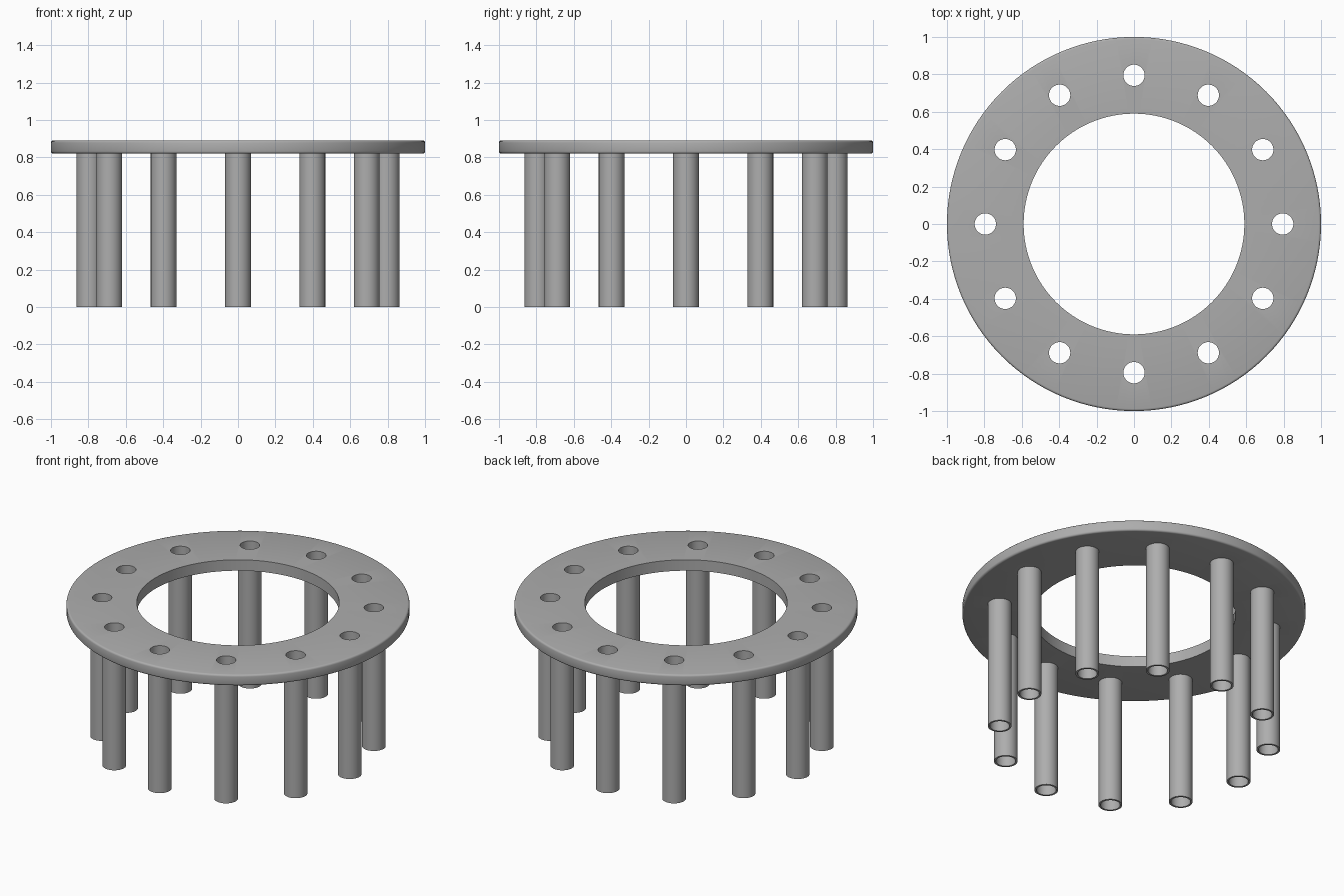
import bpy, bmesh, math
from mathutils import Matrix, Vector

if "Cube" in bpy.data.objects:
    bpy.data.objects.remove(bpy.data.objects["Cube"], do_unlink=True)

PLATE_BOTTOM, PLATE_TOP = 0.82, 0.89
OUTER, INNER, EDGE = 1.0, 0.59, 0.012
COUNT, CIRCLE = 12, 0.795
TUBE_R, BORE_R = 0.069, 0.057

grey = bpy.data.materials.new("plain_grey")
grey.use_nodes = True
colour = (0.42, 0.42, 0.42, 1)
grey.diffuse_color = colour
grey.node_tree.nodes["Principled BSDF"].inputs["Base Color"].default_value = colour


def lathe(name, profile, steps, closed=True):
    """Revolve a (radius, height) profile around z."""
    bm = bmesh.new()
    rings = [[bm.verts.new((r * math.cos(a), r * math.sin(a), z)) for r, z in profile]
             for a in (math.tau * i / steps for i in range(steps))]
    n = len(profile)
    for i in range(steps):
        a, b = rings[i], rings[(i + 1) % steps]
        for j in range(n if closed else n - 1):
            k = (j + 1) % n
            bm.faces.new((a[j], b[j], b[k], a[k]))
    mesh = bpy.data.meshes.new(name)
    bm.to_mesh(mesh)
    bm.free()
    mesh.materials.append(grey)
    obj = bpy.data.objects.new(name, mesh)
    bpy.context.collection.objects.link(obj)
    return obj


def smooth(obj):
    bpy.ops.object.select_all(action='DESELECT')
    obj.select_set(True)
    bpy.context.view_layer.objects.active = obj
    bpy.ops.object.shade_smooth_by_angle(angle=math.radians(35))


spots = [Vector((CIRCLE * math.cos(a), CIRCLE * math.sin(a), 0))
         for a in (math.tau * i / COUNT for i in range(COUNT))]

# Flat ring with a rounded outer rim
rim = []
for centre_z, start in ((PLATE_BOTTOM + EDGE, -90), (PLATE_TOP - EDGE, 0)):
    for step in range(4):
        a = math.radians(start + 30 * step)
        rim.append((OUTER - EDGE + EDGE * math.cos(a), centre_z + EDGE * math.sin(a)))
plate = lathe("ring_plate", [(INNER, PLATE_BOTTOM)] + rim + [(INNER, PLATE_TOP)], 128)

# Bolt holes through the plate
bm = bmesh.new()
for spot in spots:
    bmesh.ops.create_cone(bm, cap_ends=True, segments=48, radius1=BORE_R, radius2=BORE_R,
                          depth=0.3, matrix=Matrix.Translation(spot + Vector((0, 0, PLATE_TOP))))
cut_mesh = bpy.data.meshes.new("hole_cutter")
bm.to_mesh(cut_mesh)
bm.free()
cut_mesh.materials.append(grey)
cutter = bpy.data.objects.new("hole_cutter", cut_mesh)
cutter.hide_render = True
bpy.context.collection.objects.link(cutter)
holes = plate.modifiers.new("holes", 'BOOLEAN')
holes.operation = 'DIFFERENCE'
holes.solver = 'EXACT'
holes.object = cutter
bpy.ops.object.select_all(action='DESELECT')
plate.select_set(True)
bpy.context.view_layer.objects.active = plate
bpy.ops.object.modifier_apply(modifier=holes.name)
bpy.data.objects.remove(cutter, do_unlink=True)
smooth(plate)

# Hollow tube legs, open where they meet the plate
tube_profile = [(BORE_R, PLATE_BOTTOM), (BORE_R, 0), (TUBE_R, 0), (TUBE_R, PLATE_BOTTOM)]
tube = lathe("tube_leg_1", tube_profile, 48, closed=False)
smooth(tube)
tube.location = spots[0]
for i, spot in enumerate(spots[1:], 2):
    leg = tube.copy()
    leg.name = f"tube_leg_{i}"
    leg.location = spot
    bpy.context.collection.objects.link(leg)
